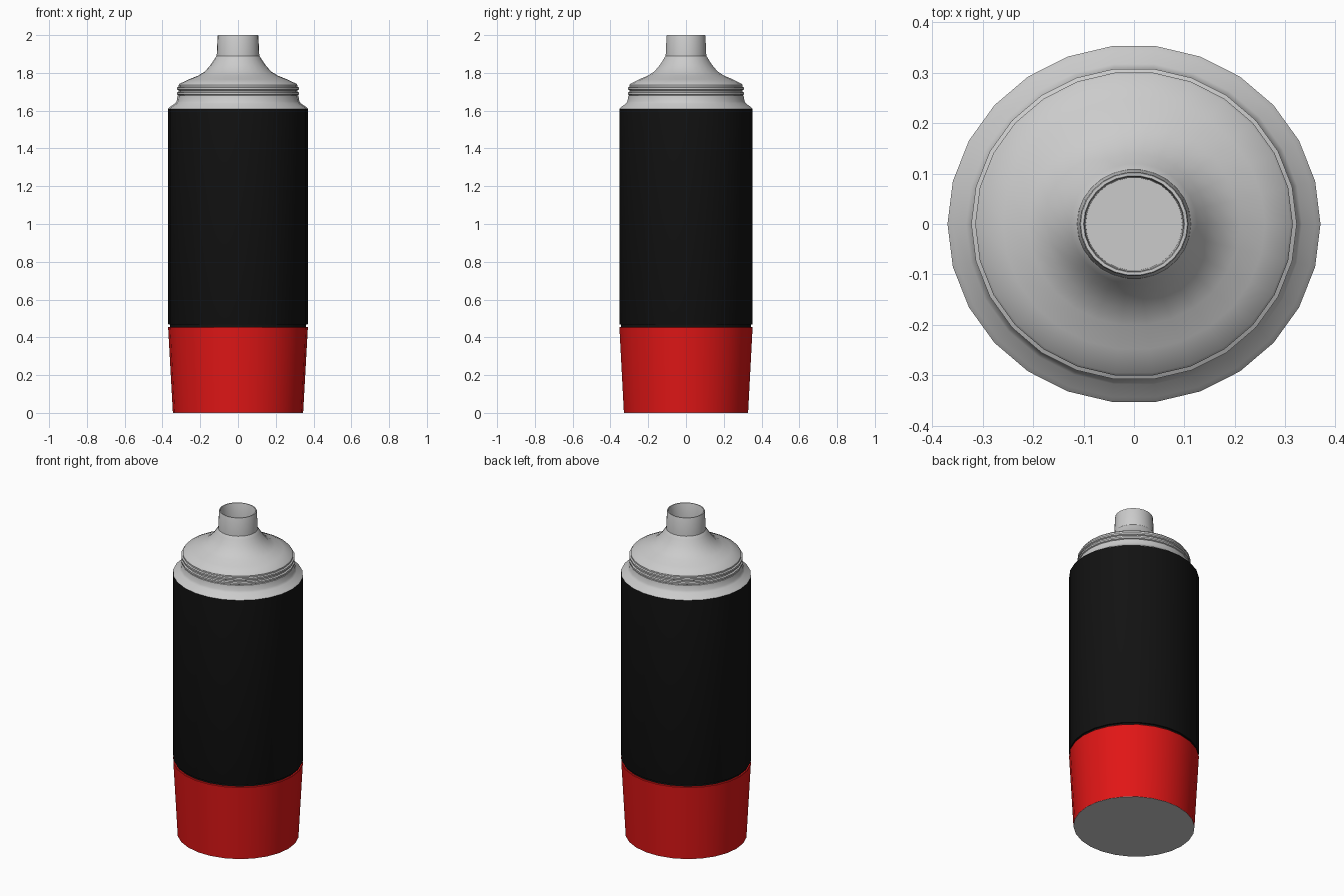
import bpy, bmesh, math

if "Cube" in bpy.data.objects:
    bpy.data.objects.remove(bpy.data.objects["Cube"])

SIDES = 26
Y_SCALE = 0.96   # the flask is very slightly oval


def material(name, colour):
    mat = bpy.data.materials.new(name)
    mat.diffuse_color = colour
    mat.use_nodes = True
    mat.node_tree.nodes["Principled BSDF"].inputs["Base Color"].default_value = mat.diffuse_color
    return mat


def lathe(name, profile, mat=None, cap_start=False, cap_end=False):
    """Revolve (radius, z) points, listed from outside bottom upwards."""
    bm = bmesh.new()
    rings = []
    for r, z in profile:
        ring = []
        for i in range(SIDES):
            a = 2 * math.pi * i / SIDES
            ring.append(bm.verts.new((r * math.cos(a), r * Y_SCALE * math.sin(a), z)))
        rings.append(ring)
    for low, high in zip(rings, rings[1:]):
        for i in range(SIDES):
            j = (i + 1) % SIDES
            bm.faces.new((low[i], low[j], high[j], high[i]))
    if cap_start:
        bm.faces.new(rings[0][::-1])
    if cap_end:
        bm.faces.new(rings[-1])
    mesh = bpy.data.meshes.new(name)
    bm.to_mesh(mesh)
    bm.free()
    obj = bpy.data.objects.new(name, mesh)
    bpy.context.collection.objects.link(obj)
    if mat:
        mesh.materials.append(mat)
    bpy.ops.object.select_all(action='DESELECT')
    bpy.context.view_layer.objects.active = obj
    obj.select_set(True)
    bpy.ops.object.shade_smooth_by_angle(angle=math.radians(30))
    return obj


red = material("red_paint", (0.75, 0.008, 0.008, 1))
black = material("black_paint", (0.006, 0.006, 0.006, 1))

# Grey underside
lathe("base_disc", [(0.345, 0.0), (0.345, 0.001)], cap_start=True)

# Tapered red cup
lathe("base_cup", [(0.345, 0.001), (0.37, 0.453), (0.368, 0.456), (0.36, 0.456)], red)

# Black body with the groove above the cup
lathe("body", [(0.36, 0.456), (0.36, 0.468), (0.368, 0.468),
               (0.37, 0.472), (0.37, 1.61)], black)

# Shoulder, threaded collar, dome and hollow spout
thread = []
for z in (1.682, 1.708):
    thread += [(0.315, z), (0.323, z + 0.004), (0.323, z + 0.014), (0.315, z + 0.018)]
lathe("shoulder_and_spout",
      [(0.37, 1.61), (0.36, 1.62), (0.333, 1.638), (0.325, 1.65), (0.32, 1.68)]
      + thread +
      [(0.315, 1.735), (0.31, 1.742), (0.26, 1.766), (0.21, 1.786), (0.175, 1.808),
       (0.145, 1.842), (0.125, 1.872), (0.116, 1.887), (0.113, 1.89),
       (0.108, 1.995), (0.106, 2.0), (0.1, 2.0), (0.098, 1.995), (0.096, 1.89)],
      cap_end=True)
